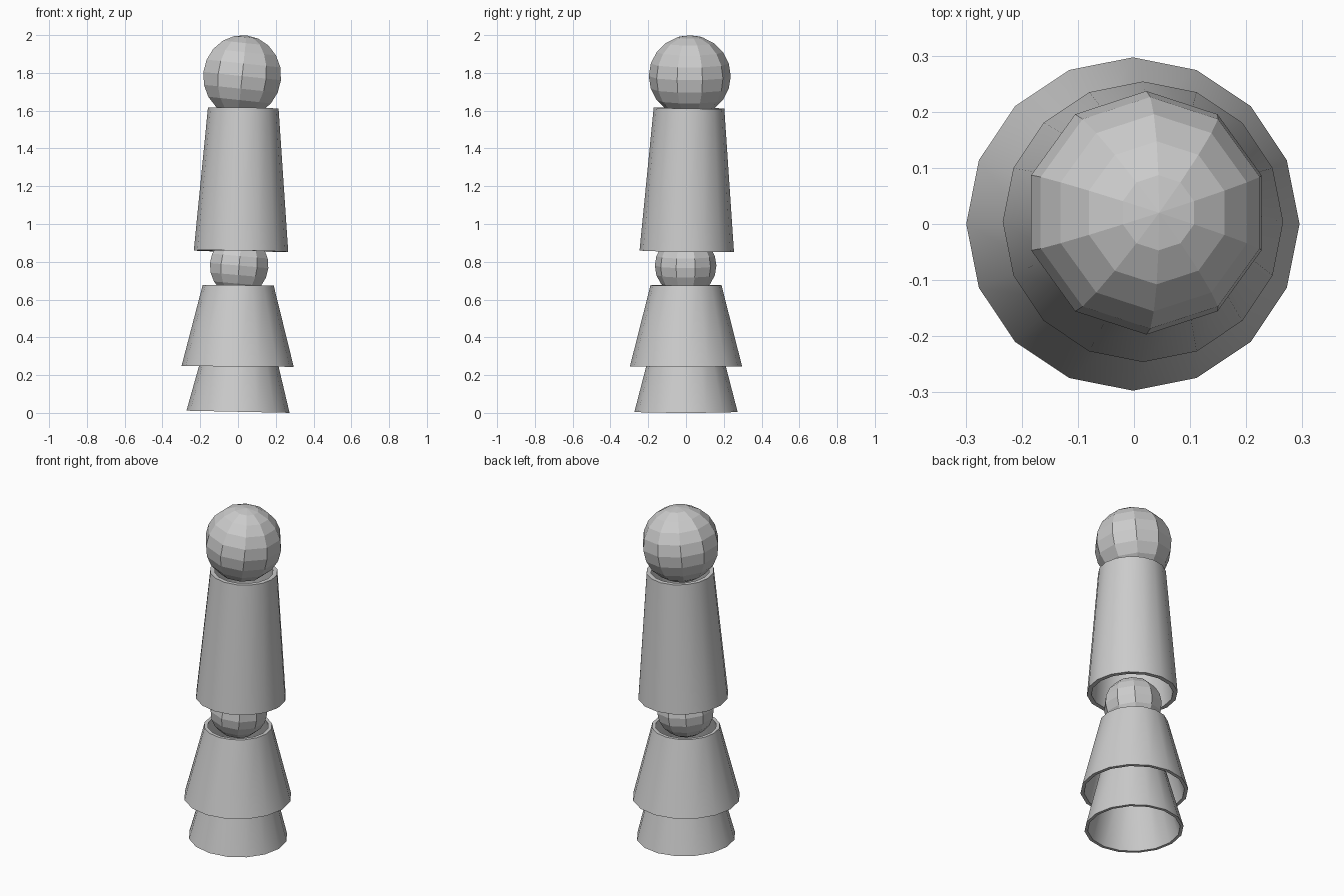
import bpy, bmesh
from math import radians, sin, cos, tau

cube = bpy.data.objects.get("Cube")
if cube:
    bpy.data.objects.remove(cube, do_unlink=True)

grey = bpy.data.materials.new("plain grey")
grey.use_nodes = True
colour = (0.6, 0.6, 0.6, 1)
grey.diffuse_color = colour
grey.node_tree.nodes["Principled BSDF"].inputs["Base Color"].default_value = colour


def finish(bm, name, location, tilt):
    bmesh.ops.recalc_face_normals(bm, faces=bm.faces)
    mesh = bpy.data.meshes.new(name)
    bm.to_mesh(mesh)
    bm.free()
    mesh.materials.append(grey)
    obj = bpy.data.objects.new(name, mesh)
    bpy.context.collection.objects.link(obj)
    obj.location = location
    obj.rotation_euler = [radians(a) for a in tilt]
    return obj


def sleeve(name, location, height, r_low, r_high, wall, tilt=(0, 0, 0), sides=16):
    """Open tapered tube with an outer wall, an inner wall and two rims."""
    bm = bmesh.new()
    profile = [(r_low, 0), (r_high, height), (r_high - wall, height), (r_low - wall, 0)]
    rings = [[bm.verts.new((r * cos(tau * i / sides), r * sin(tau * i / sides), z))
              for i in range(sides)] for r, z in profile]
    for k, ring in enumerate(rings):
        above = rings[(k + 1) % len(rings)]
        for i in range(sides):
            j = (i + 1) % sides
            bm.faces.new((ring[i], ring[j], above[j], above[i]))
    obj = finish(bm, name, location, tilt)
    bpy.ops.object.select_all(action='DESELECT')
    bpy.context.view_layer.objects.active = obj
    obj.select_set(True)
    bpy.ops.object.shade_smooth_by_angle(angle=radians(30))


def ball(name, location, radius, tilt):
    """Faceted ball."""
    bm = bmesh.new()
    bmesh.ops.create_uvsphere(bm, u_segments=10, v_segments=10, radius=radius)
    finish(bm, name, location, tilt)


# Two nested skirts at the foot
sleeve("base_skirt", (0, 0, 0.006), 0.39, 0.273, 0.172, 0.018, (0, 1.2, 0))
sleeve("middle_skirt", (-0.002, 0, 0.246), 0.43, 0.297, 0.188, 0.02, (0, 0.4, 0))

# Joint ball and the long upper sleeve
ball("joint_ball", (0.006, -0.002, 0.78), 0.163, (0, 5, 0))
sleeve("upper_sleeve", (0.016, 0.004, 0.856), 0.758, 0.25, 0.187, 0.025, (-0.9, 0.9, 0))

# Head
ball("head_ball", (0.022, 0.02, 1.783), 0.217, (0, 6, 0))
